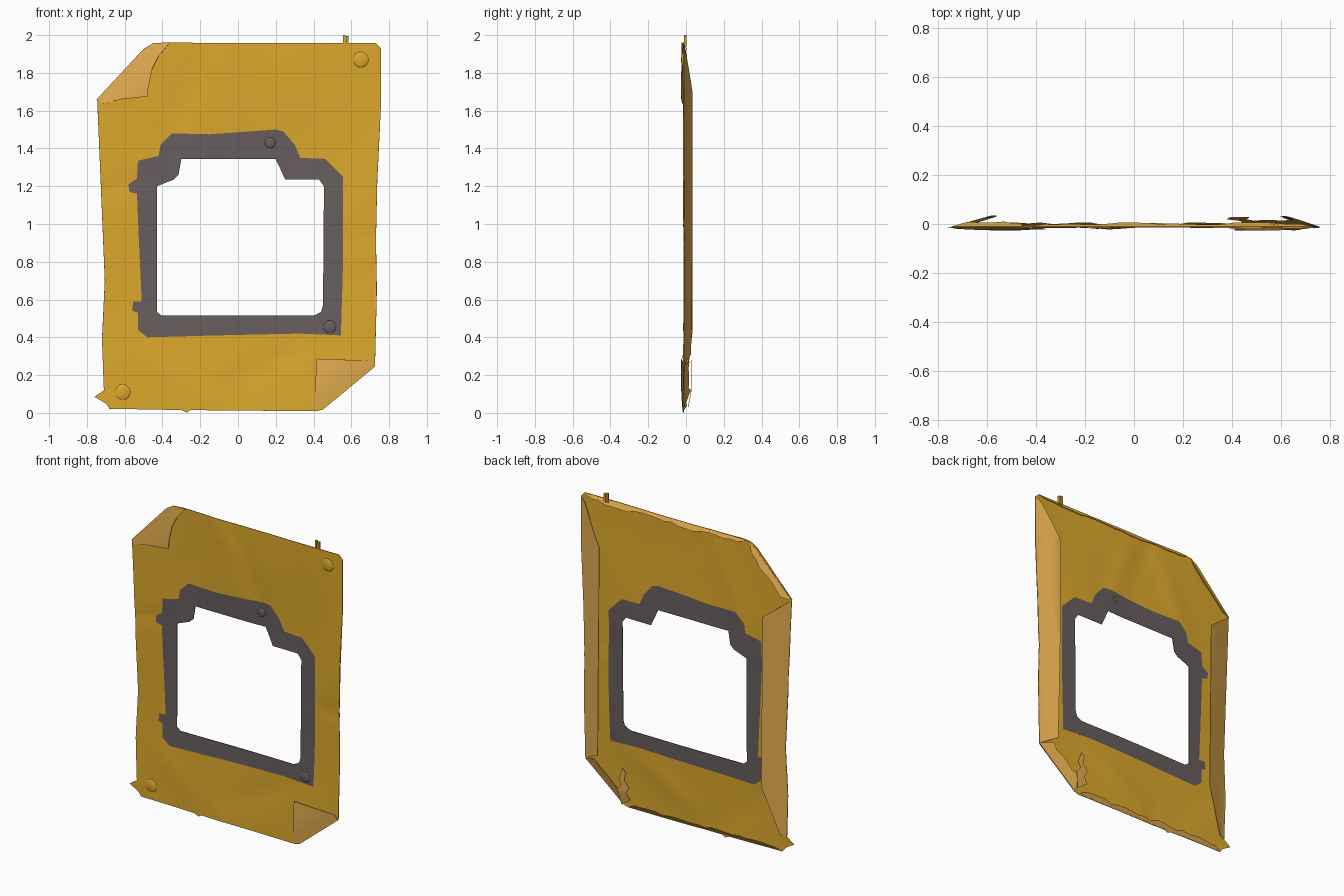
import bpy, bmesh, math, random
from mathutils import Vector
from mathutils.geometry import tessellate_polygon

if "Cube" in bpy.data.objects:
    bpy.data.objects.remove(bpy.data.objects["Cube"])

random.seed(4)


def material(name, rgb):
    m = bpy.data.materials.new(name)
    m.diffuse_color = (*rgb, 1)
    m.use_nodes = True
    m.node_tree.nodes["Principled BSDF"].inputs["Base Color"].default_value = m.diffuse_color
    return m


GOLD = material("gold foil", (0.72, 0.395, 0.025))
TAN = material("tan foil", (0.78, 0.42, 0.082))
GRAY = material("frame gray", (0.140, 0.112, 0.113))


def crease(x, z, cx, cz, ang, length, width, h):
    # one soft straight dent in the sheet
    dx, dz = x - cx, z - cz
    u = dx * math.cos(ang) + dz * math.sin(ang)
    v = -dx * math.sin(ang) + dz * math.cos(ang)
    return h * math.exp(-(u / length) ** 2 - (v / width) ** 2)


CREASES = [(-.3, 1.65, 1.2, .25, .06, .007), (.1, 1.65, 1.9, .25, .06, .007),
           (-.1, 1.85, 2.1, .12, .03, -.007), (.66, .93, -.1, .1, .03, .008),
           (-.63, 1.2, .3, .15, .05, .006), (-.15, .08, 1.9, .1, .03, -.006),
           (.15, .25, .5, .25, .06, .006), (-.45, .25, 2.4, .2, .05, -.005)]


def sheet_y(x, z):
    # sheet sags back slightly towards the window, with wrinkles
    y = -.014 + .013 * math.exp(-((x / .6) ** 4 + ((z - .93) / .65) ** 4))
    y += .0015 * math.sin(9 * x + 3 * z) + .0015 * math.sin(7 * z - 5 * x)
    return y + sum(crease(x, z, *c) for c in CREASES)


def patch(name, outer, mat, yf=sheet_y, hole=None, step=.05, thick=.003):
    # flat outline filled, sliced into a grid and bent by yf(x, z)
    loops = [[Vector((x, z, 0)) for x, z in outer]]
    if hole:
        loops.append([Vector((x, z, 0)) for x, z in hole])
    pts = [p for l in loops for p in l]
    bm = bmesh.new()
    vs = [bm.verts.new((p.x, 0, p.y)) for p in pts]
    for t in tessellate_polygon(loops):
        try:
            bm.faces.new([vs[i] for i in t])
        except ValueError:
            pass
    for axis, lo, hi in ((0, -.8, .8), (2, 0, 2)):
        for i in range(1, int(round((hi - lo) / step))):
            co, no = [0, 0, 0], [0, 0, 0]
            co[axis], no[axis] = lo + i * step, 1
            bmesh.ops.bisect_plane(bm, geom=bm.verts[:] + bm.edges[:] + bm.faces[:],
                                   plane_co=co, plane_no=no, dist=1e-5)
    for v in bm.verts:
        v.co.y = yf(v.co.x, v.co.z)
    for f in bm.faces:
        f.normal_update()
        if f.normal.y > 0:
            f.normal_flip()
    me = bpy.data.meshes.new(name)
    bm.to_mesh(me)
    bm.free()
    me.materials.append(mat)
    ob = bpy.data.objects.new(name, me)
    bpy.context.collection.objects.link(ob)
    s = ob.modifiers.new("thickness", 'SOLIDIFY')
    s.thickness, s.offset = thick, 0
    # bake the thickness so the rim stays crisp under smooth shading
    bpy.ops.object.select_all(action='DESELECT')
    ob.select_set(True)
    bpy.context.view_layer.objects.active = ob
    bpy.ops.object.convert(target='MESH')
    bpy.ops.object.shade_smooth_by_angle(angle=math.radians(35))


# outlines (x, z)
left_edge = [(-.71, .12), (-.72, .39), (-.705, .70), (-.725, 1.18), (-.745, 1.655)]
right_edge = [(.757, 1.93), (.757, 1.63), (.737, 1.23), (.73, .915), (.735, .65), (.725, .25)]
bottom = [(.45, .02), (.41, .01), (0, .012), (-.25, .015), (-.27, .002), (-.3, .015),
          (-.68, .022), (-.70, .05), (-.76, .085)]
top = [(-.5, 1.925), (-.45, 1.955), (-.38, 1.962), (-.1, 1.957), (.73, 1.957)]
ring_outer = [(-.53, 1.335), (-.42, 1.36), (-.41, 1.42), (-.35, 1.48), (-.15, 1.475), (.2, 1.5),
              (.24, 1.49), (.3, 1.42), (.33, 1.35), (.46, 1.345), (.555, 1.25), (.555, .76),
              (.545, .41), (.33, .42), (-.12, .41), (-.48, .4), (-.53, .44), (-.53, .53),
              (-.56, .54), (-.555, .59), (-.51, .59), (-.525, .92), (-.535, 1.16), (-.575, 1.17),
              (-.58, 1.21), (-.535, 1.24)]
ring_inner = [(-.43, 1.2), (-.34, 1.235), (-.315, 1.26), (-.3, 1.345), (.2, 1.345), (.25, 1.235),
              (.43, 1.235), (.455, 1.2), (.45, .57), (.44, .535), (.4, .515), (-.405, .515),
              (-.43, .535)]

# main sheet and window frame
patch("foil_sheet", left_edge + top + right_edge + bottom, GOLD, hole=ring_outer)
patch("window_frame", ring_outer, GRAY, hole=ring_inner)


# side flaps folded behind
def right_flap(x, z):
    d = .72 + .022 * (z - .25) - x
    return -.012 + .044 * min(1, max(0, d / .13))


def left_flap(x, z):
    d = x + .705 + .025 * (z - .13)
    return -.012 + .046 * min(1, max(0, d / .16))


patch("right_back_flap", right_edge + [(.61, .31), (.60, 1.0), (.595, 1.66), (.72, 1.9)],
      TAN, right_flap)
patch("left_back_flap", left_edge + [(-.57, 1.52), (-.565, 1.0), (-.56, .42), (-.67, .13)],
      TAN, left_flap)


# narrow ragged hems folded behind along the top, bottom and cut corners
def hem(name, a, b, w0, w1, depth):
    a, b = Vector(a), Vector(b)
    t = (b - a).normalized()
    n = Vector((t.y, -t.x))
    count = max(4, int((b - a).length / .05))
    inner = [a.lerp(b, i / count) + n * random.uniform(w0, w1) for i in range(1, count)]
    patch(name, [tuple(a), tuple(b)] + [tuple(p) for p in reversed(inner)], TAN,
          lambda x, z: -.012 + depth * min(1, max(0, (Vector((x, z)) - a).dot(n) / w1)))


hem("top_hem", (-.42, 1.955), (.73, 1.955), .015, .035, .018)
hem("bottom_hem", (.42, .014), (-.68, .022), .012, .03, .018)
hem("upper_corner_hem", (-.745, 1.655), (-.45, 1.955), .03, .045, .022)
hem("lower_corner_hem", (.725, .25), (.45, .02), .05, .09, .035)
patch("torn_scrap", [(.45, .03), (.47, .13), (.44, .17), (.46, .2), (.43, .28), (.41, .25),
                     (.42, .2), (.385, .16), (.41, .12), (.38, .08)], TAN,
      lambda x, z: .006 + .022 * min(1, z / .12))


# corners folded over the front
def front_fold(name, pts, a, b):
    a, b = Vector(a), Vector(b)
    n = Vector((b.y - a.y, a.x - b.x)).normalized()

    def yf(x, z):
        d = max(0, (Vector((x, z)) - a).dot(n))
        return -.014 - .013 * math.sin(min(1, d / .14) * math.pi / 2) + .004 * d / .2
    patch(name, pts, TAN, yf, step=.025)


front_fold("upper_corner_fold",
           [(-.748, 1.66), (-.72, 1.637), (-.62, 1.66), (-.48, 1.675), (-.475, 1.72),
            (-.455, 1.82), (-.42, 1.89), (-.36, 1.96), (-.45, 1.957), (-.5, 1.927)],
           (-.748, 1.66), (-.45, 1.957))
front_fold("lower_corner_fold",
           [(.41, .008), (.45, .018), (.725, .245), (.70, .275), (.6, .28), (.415, .287),
            (.41, .15)], (.725, .245), (.45, .018))


# shallow rivet bumps on the front of the sheet and frame
def bump(name, x, z, r, mat):
    bpy.ops.mesh.primitive_uv_sphere_add(segments=16, ring_count=10, radius=1,
                                         location=(x, sheet_y(x, z) + .001, z))
    ob = bpy.context.object
    ob.name = name
    bm = bmesh.new()
    bm.from_mesh(ob.data)
    bmesh.ops.bisect_plane(bm, geom=bm.verts[:] + bm.edges[:] + bm.faces[:],
                           plane_co=(0, 0, 0), plane_no=(0, 1, 0), clear_outer=True)
    bm.to_mesh(ob.data)
    bm.free()
    ob.scale = (r, .011, r)
    ob.data.materials.append(mat)
    bpy.ops.object.shade_smooth()


bump("upper_rivet", .65, 1.87, .042, GOLD)
bump("lower_rivet", -.61, .11, .042, GOLD)
bump("frame_rivet_top", .17, 1.43, .03, GRAY)
bump("frame_rivet_bottom", .485, .455, .035, GRAY)

# small forked tag above the top edge
for i, (x, h) in enumerate(((.562, .06), (.579, .055))):
    bpy.ops.mesh.primitive_cube_add(size=1, location=(x, -.004, 1.94 + h / 2))
    tag = bpy.context.object
    tag.name = f"tag_prong_{i + 1}"
    tag.scale = (.014, .014, h)
    tag.data.materials.append(GOLD)
